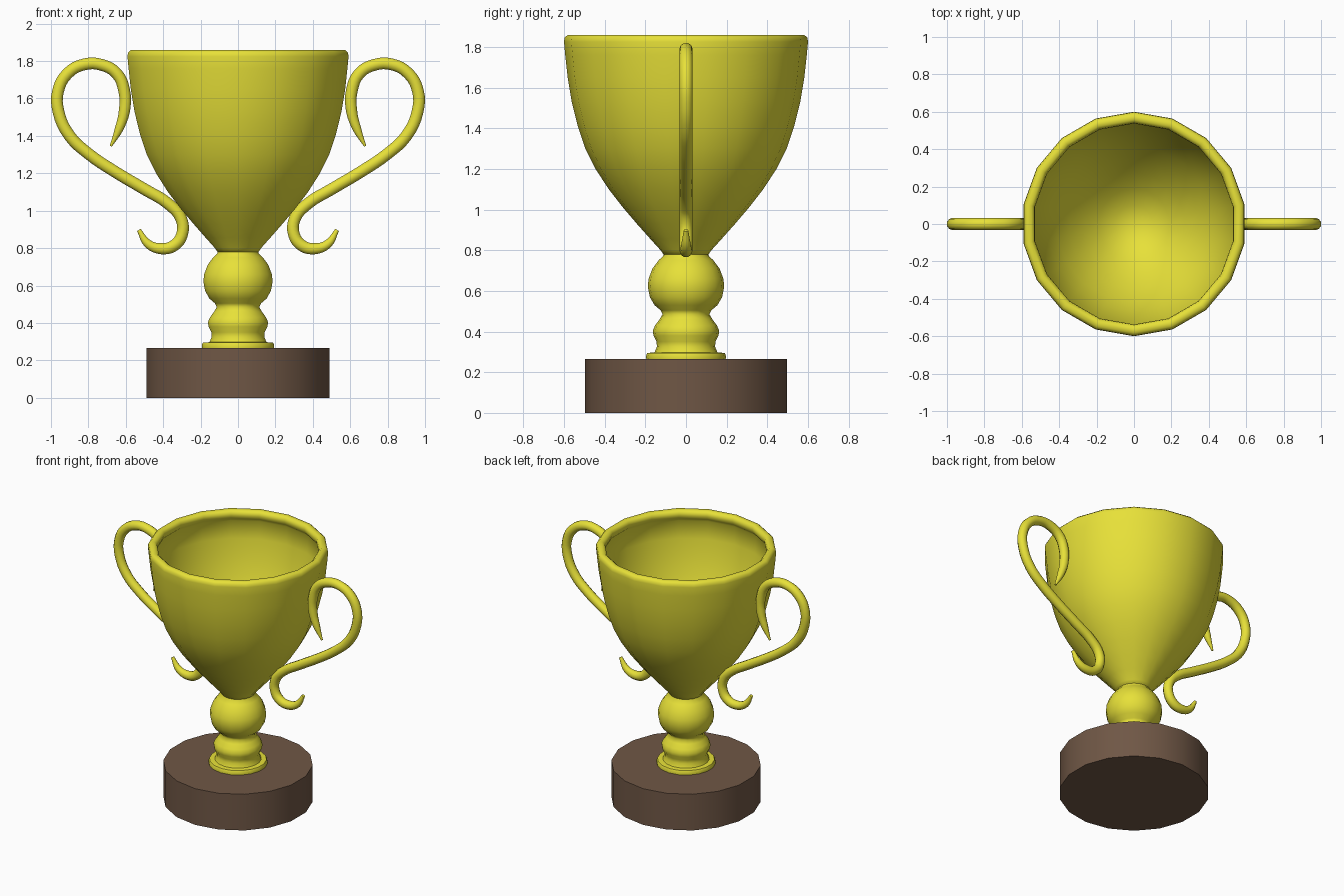
import bpy, bmesh, math

if "Cube" in bpy.data.objects:
    bpy.data.objects.remove(bpy.data.objects["Cube"])

SIDES = 18


def material(name, color):
    m = bpy.data.materials.new(name)
    m.diffuse_color = (*color, 1)
    m.use_nodes = True
    m.node_tree.nodes["Principled BSDF"].inputs["Base Color"].default_value = m.diffuse_color
    return m


gold = material("gold", (0.80, 0.75, 0.04))
wood = material("dark_wood", (0.16, 0.095, 0.06))


def smooth(ob, angle):
    bpy.ops.object.select_all(action='DESELECT')
    ob.select_set(True)
    bpy.context.view_layer.objects.active = ob
    bpy.ops.object.shade_smooth_by_angle(angle=math.radians(angle))


def lathe(name, profile, mat, angle=40):
    """Revolve (radius, z) points about z; radius 0 makes a pole."""
    bm = bmesh.new()
    rings = []
    for r, z in profile:
        if r == 0:
            rings.append([bm.verts.new((0, 0, z))] * SIDES)
        else:
            a = [2 * math.pi * i / SIDES for i in range(SIDES)]
            rings.append([bm.verts.new((r * math.sin(t), r * math.cos(t), z)) for t in a])
    for lo, hi in zip(rings, rings[1:]):
        for i in range(SIDES):
            j = (i + 1) % SIDES
            bm.faces.new(dict.fromkeys((lo[i], lo[j], hi[j], hi[i])))
    bmesh.ops.recalc_face_normals(bm, faces=bm.faces)
    me = bpy.data.meshes.new(name)
    bm.to_mesh(me)
    bm.free()
    me.materials.append(mat)
    ob = bpy.data.objects.new(name, me)
    bpy.context.collection.objects.link(ob)
    smooth(ob, angle)
    return ob


# Wooden plinth
lathe("plinth", [(0, 0), (0.497, 0), (0.497, 0.265), (0, 0.265)], wood)

# Turned stem: foot flange, small bulge and ball
lathe("stem", [
    (0, 0.262), (0.195, 0.262), (0.197, 0.28), (0.19, 0.295), (0.155, 0.297),
    (0.143, 0.325), (0.145, 0.35), (0.16, 0.38), (0.163, 0.405), (0.152, 0.43),
    (0.13, 0.46), (0.115, 0.485), (0.125, 0.505), (0.155, 0.53), (0.178, 0.57),
    (0.188, 0.62), (0.184, 0.66), (0.165, 0.71), (0.135, 0.75), (0.112, 0.772),
    (0.11, 0.79), (0, 0.79)], gold, 60)

# Hollow bowl with a rolled lip overhanging the inner wall
lathe("bowl", [
    (0, 0.775), (0.108, 0.775), (0.125, 0.80), (0.175, 0.855), (0.24, 0.928),
    (0.31, 1.01), (0.38, 1.10), (0.445, 1.20), (0.495, 1.30), (0.532, 1.41),
    (0.562, 1.53), (0.582, 1.65), (0.594, 1.76), (0.60, 1.825), (0.597, 1.845),
    (0.582, 1.859), (0.557, 1.859), (0.541, 1.845), (0.537, 1.825), (0.545, 1.80),
    (0.568, 1.775), (0.557, 1.65), (0.537, 1.53), (0.507, 1.41), (0.468, 1.30),
    (0.417, 1.20), (0.35, 1.10), (0.275, 1.01), (0.19, 0.93), (0.10, 0.87),
    (0, 0.85)], gold, 60)

# Scrolled handles: (x, z, thickness) along the path, tapered at both ends
PATH = [
    (0.68, 1.345, 0.2), (0.635, 1.44, 0.75), (0.608, 1.53, 0.95), (0.608, 1.64, 1),
    (0.65, 1.735, 1), (0.73, 1.78, 1), (0.82, 1.783, 1), (0.91, 1.735, 1),
    (0.962, 1.64, 1), (0.96, 1.53, 1), (0.90, 1.40, 1), (0.80, 1.305, 1),
    (0.66, 1.21, 1), (0.50, 1.115, 1), (0.37, 1.035, 1), (0.305, 0.96, 1),
    (0.30, 0.87, 1), (0.345, 0.812, 1), (0.41, 0.797, 0.95), (0.48, 0.822, 0.75),
    (0.53, 0.897, 0.35)]


def handle(name, side):
    cu = bpy.data.curves.new(name, 'CURVE')
    cu.dimensions = '3D'
    cu.bevel_depth = 0.033
    cu.bevel_resolution = 3
    cu.resolution_u = 4
    cu.use_fill_caps = True
    sp = cu.splines.new('BEZIER')
    sp.bezier_points.add(len(PATH) - 1)
    for p, (x, z, r) in zip(sp.bezier_points, PATH):
        p.co = (side * x, 0, z)
        p.radius = r
        p.handle_left_type = p.handle_right_type = 'AUTO'
    cu.materials.append(gold)
    ob = bpy.data.objects.new(name, cu)
    bpy.context.collection.objects.link(ob)
    bpy.ops.object.select_all(action='DESELECT')
    ob.select_set(True)
    bpy.context.view_layer.objects.active = ob
    bpy.ops.object.convert(target='MESH')
    smooth(bpy.context.view_layer.objects.active, 60)


handle("handle_left", -1)
handle("handle_right", 1)
